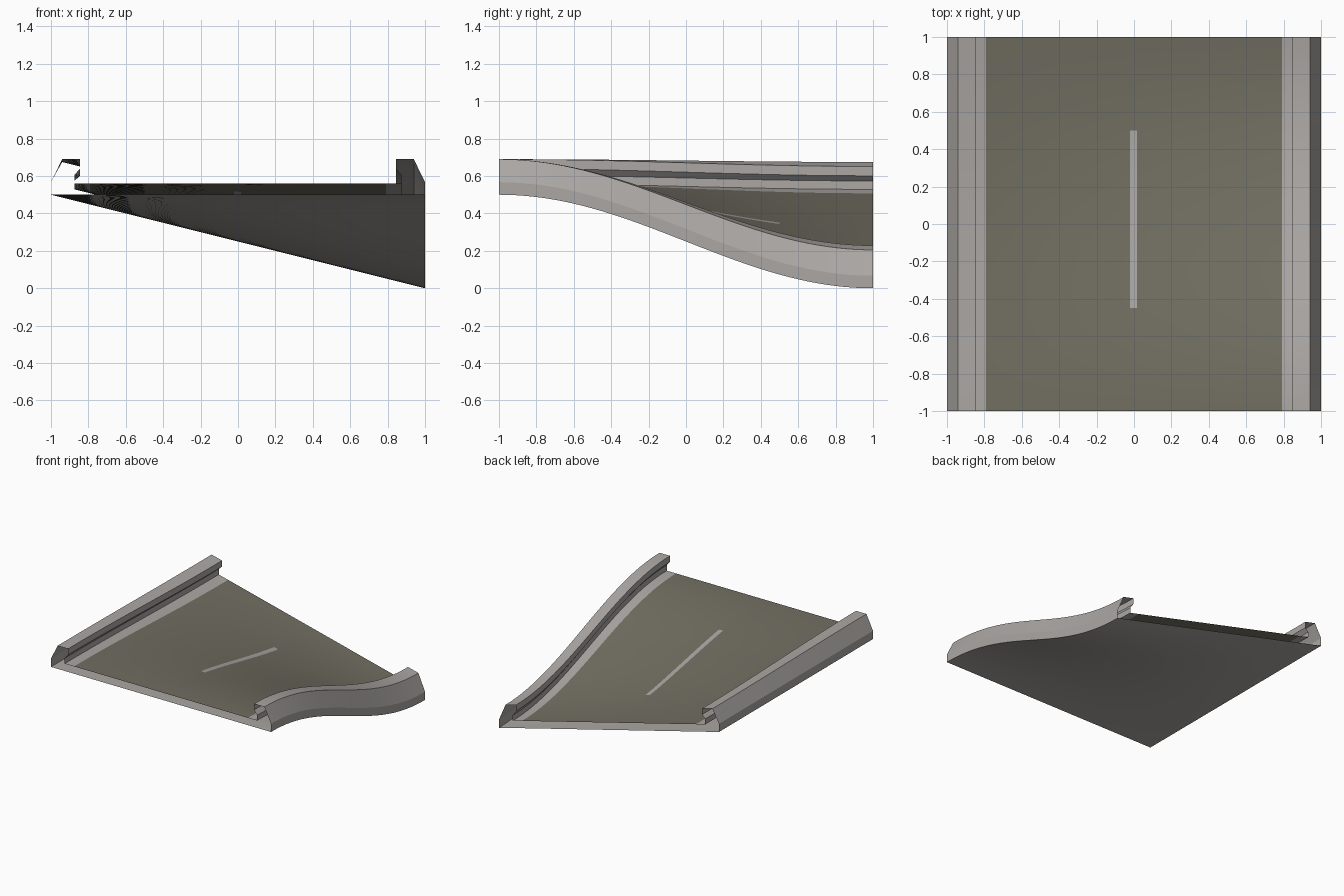
import bpy, math

if "Cube" in bpy.data.objects:
    bpy.data.objects.remove(bpy.data.objects["Cube"])

STEPS = 40  # rows along y


def material(name, rgb):
    m = bpy.data.materials.new(name)
    m.diffuse_color = (*rgb, 1)
    m.use_nodes = True
    m.node_tree.nodes["Principled BSDF"].inputs["Base Color"].default_value = m.diffuse_color
    return m


concrete = material("light grey concrete", (0.41, 0.39, 0.372))
asphalt = material("dark olive asphalt", (0.168, 0.158, 0.122))


def drop(x, y):
    # right side eases down by 0.5 from front to back, left side stays level
    ease = 0.5 - 0.5 * math.cos(math.pi * (y + 1) / 2)
    return 0.5 * ease * (x + 1) / 2


def sweep(name, profile, mats, rule=None):
    """Sweep an open (x, z) profile along y with the banked drop applied."""
    n = len(profile)
    verts, faces = [], []
    for j in range(STEPS + 1):
        y = -1 + 2 * j / STEPS
        verts += [(x, y, z - drop(x, y)) for x, z in profile]
    for j in range(STEPS):
        for i in range(n - 1):
            a = j * n + i
            faces.append((a, a + 1, a + n + 1, a + n))
    me = bpy.data.meshes.new(name)
    me.from_pydata(verts, [], faces)
    for m in mats:
        me.materials.append(m)
    if rule:
        for p in me.polygons:
            p.material_index = rule(p.center)
    ob = bpy.data.objects.new(name, me)
    bpy.context.collection.objects.link(ob)
    bpy.ops.object.select_all(action='DESELECT')
    ob.select_set(True)
    bpy.context.view_layer.objects.active = ob
    bpy.ops.object.shade_smooth_by_angle(angle=math.radians(15))
    return ob


# Kerbs: hollow shells with an undercut inner side
kerb = [(-1, 0.5), (-1, 0.567), (-0.94, 0.69), (-0.845, 0.69),
        (-0.845, 0.64), (-0.875, 0.605), (-0.875, 0.56)]
sweep("left_kerb", kerb, [concrete])
sweep("right_kerb", [(-x, z) for x, z in reversed(kerb)], [concrete])


# Road sheet with painted edge lines and a centre dash
def road_paint(c):
    edge = abs(c.x) > 0.79
    dash = abs(c.x + 0.003) < 0.019 and -0.45 < c.y < 0.5
    return 0 if edge or dash else 1


road_x = [-0.875, -0.79, -0.4, -0.022, 0.016, 0.4, 0.79, 0.875]
sweep("road_surface", [(x, 0.56) for x in road_x], [concrete, asphalt], road_paint)

# Underside plate
sweep("base_plate", [(1 - 0.25 * i, 0.5) for i in range(9)], [concrete])
